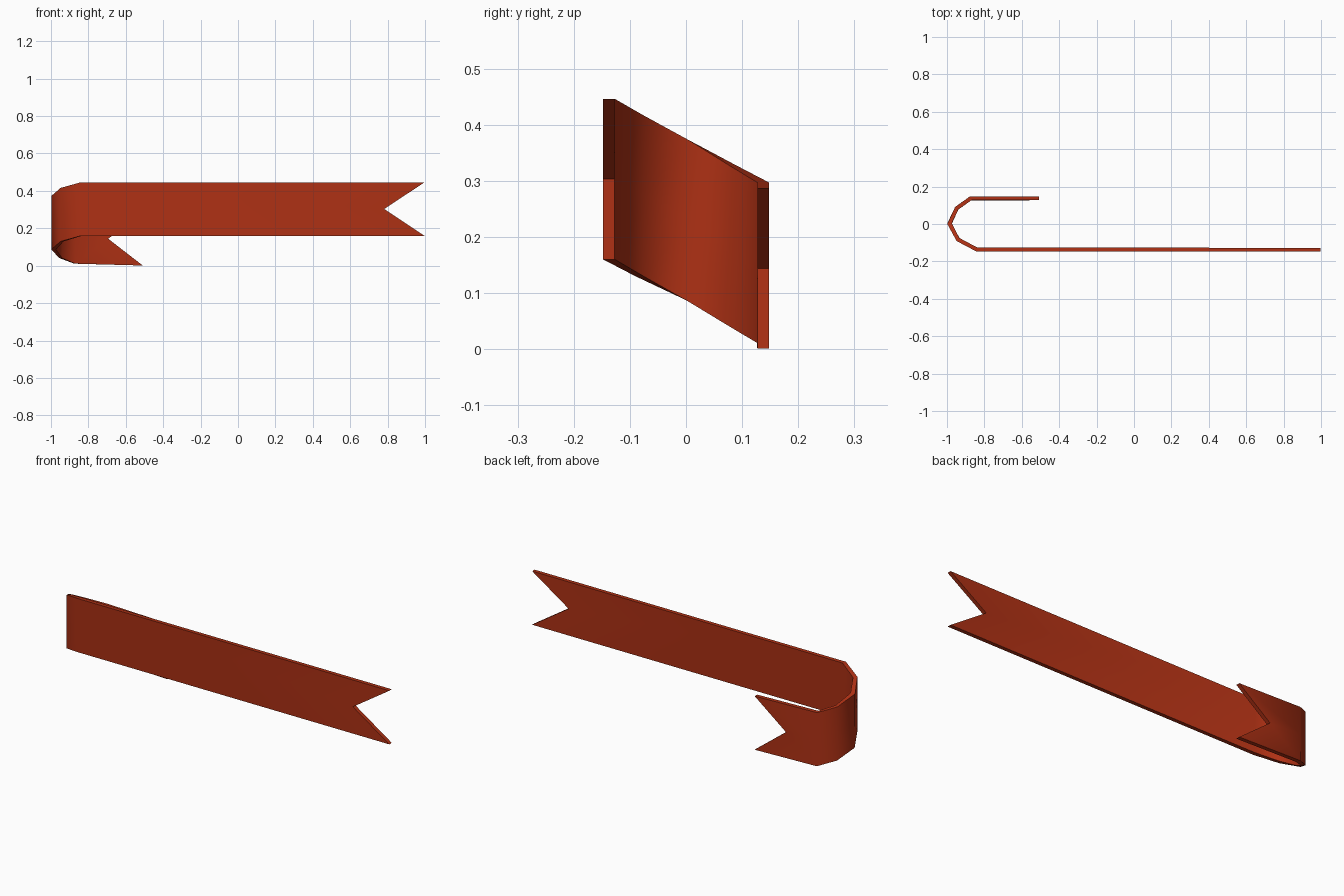
import bpy, math

if "Cube" in bpy.data.objects:
    bpy.data.objects.remove(bpy.data.objects["Cube"])

HEIGHT = 0.286
THICK = 0.021

# ribbon centre line: x, y, bottom z, how far the middle is pushed in x (swallowtail notch)
path = [
    (0.997, -0.1375, 0.160, -0.215),
    (-0.838, -0.1375, 0.160, 0),
    (-0.941, -0.083, 0.130, 0),
    (-0.986, 0.002, 0.087, 0),
    (-0.948, 0.084, 0.041, 0),
    (-0.873, 0.1375, 0.011, 0),
    (-0.509, 0.1375, 0.001, -0.185),
]

# strip of quads with a bottom, middle and top row
verts, faces = [], []
for x, y, z, notch in path:
    verts += [(x, y, z), (x + notch, y, z + HEIGHT / 2), (x, y, z + HEIGHT)]
for i in range(len(path) - 1):
    for r in range(2):
        a = i * 3 + r
        faces.append((a, a + 1, a + 4, a + 3))

mesh = bpy.data.meshes.new("ribbon_banner")
mesh.from_pydata(verts, [], faces)
ribbon = bpy.data.objects.new("ribbon_banner", mesh)
bpy.context.collection.objects.link(ribbon)
bpy.context.view_layer.objects.active = ribbon
ribbon.select_set(True)

# cloth thickness, even on both sides of the centre line
solid = ribbon.modifiers.new("thickness", 'SOLIDIFY')
solid.thickness = THICK
solid.offset = 0
solid.use_even_offset = True
bpy.ops.object.modifier_apply(modifier=solid.name)

# smooth bend, crisp rims
bpy.ops.object.shade_smooth_by_angle(angle=math.radians(60))

# red cloth
red = bpy.data.materials.new("red_cloth")
red.diffuse_color = (0.42, 0.03, 0.007, 1)
red.use_nodes = True
red.node_tree.nodes["Principled BSDF"].inputs["Base Color"].default_value = red.diffuse_color
ribbon.data.materials.append(red)
